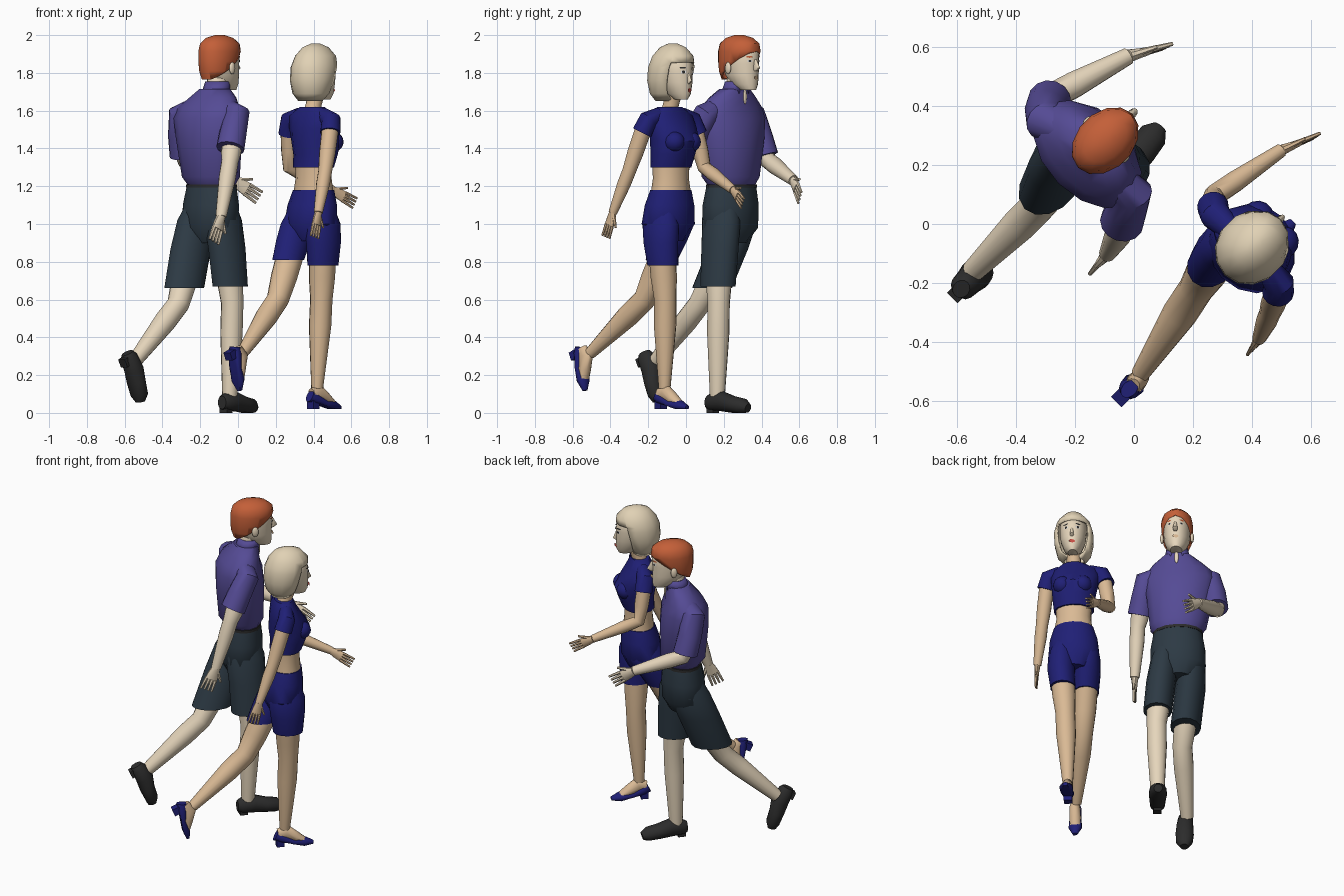
import bpy, bmesh, math
from mathutils import Matrix, Vector
from mathutils.bvhtree import BVHTree

cube = bpy.data.objects.get("Cube")
if cube:
    bpy.data.objects.remove(cube, do_unlink=True)


def material(name, *rgb):
    mat = bpy.data.materials.new(name)
    mat.use_nodes = True
    mat.diffuse_color = (*rgb, 1)
    shader = next(n for n in mat.node_tree.nodes if n.type == "BSDF_PRINCIPLED")
    shader.inputs["Base Color"].default_value = (*rgb, 1)
    return mat


PURPLE = material("purple_cloth", .09, .07, .3)
NAVY = material("navy_cloth", .014, .014, .18)
SLATE = material("slate_cloth", .026, .042, .058)
BLACK = material("black_leather", .025, .025, .025)
GINGER = material("ginger_hair", .55, .115, .04)
BLONDE = material("blonde_hair", .75, .64, .46)
TAN = material("tan_skin", .7, .49, .3)
PALE = material("pale_skin", .79, .67, .5)
RED = material("red_lips", .6, .08, .06)
WHITE = material("eye_white", .85, .85, .85)

LEFT, UP = Vector((0, 1, 0)), Vector((0, 0, 1))
built = []
person, place = "", Matrix()


def add_rings(bm, rows, axis=LEFT, level=False, sides=14):
    """Skin elliptical rings (forward, left, up, half width, half depth)."""
    points = [Vector(row[:3]) for row in rows]
    loops = []
    for i, (p, row) in enumerate(zip(points, rows)):
        along = UP if level else (points[min(i + 1, len(rows) - 1)] - points[max(i - 1, 0)]).normalized()
        side = (axis - along * axis.dot(along)).normalized()
        deep = along.cross(side)
        loops.append([bm.verts.new(p + side * row[3] * math.cos(a) + deep * row[-1] * math.sin(a))
                      for a in (math.tau * (k + .5) / sides for k in range(sides))])
    for low, high in zip(loops, loops[1:]):
        for k in range(sides):
            n = (k + 1) % sides
            bm.faces.new((low[k], low[n], high[n], high[k]))
    bm.faces.new(loops[0][::-1])
    bm.faces.new(loops[-1])
    bmesh.ops.recalc_face_normals(bm, faces=bm.faces[:])


def finish(name, bm, colour, shell=0):
    bm.transform(place)
    mesh = bpy.data.meshes.new(person + name)
    bm.to_mesh(mesh)
    bm.free()
    mesh.materials.append(colour)
    obj = bpy.data.objects.new(person + name, mesh)
    bpy.context.collection.objects.link(obj)
    if shell:
        mod = obj.modifiers.new("thickness", "SOLIDIFY")
        mod.thickness, mod.offset = shell, -1
    built.append(obj)


def shape(name, rows, colour, level=False, cuts=(), drop=None):
    """Ring body; with a drop rule it becomes a thin shell trimmed along the cuts."""
    bm = bmesh.new()
    add_rings(bm, rows, level=level)
    for point, normal in cuts:
        bmesh.ops.bisect_plane(bm, geom=bm.verts[:] + bm.edges[:] + bm.faces[:], plane_co=point, plane_no=normal)
    if drop:
        gone = [f for f in bm.faces if drop(f.calc_center_median())]
        bmesh.ops.delete(bm, geom=gone, context="FACES")
    finish(name, bm, colour, .01 if drop else 0)


def ball(name, centre, size, colour):
    bm = bmesh.new()
    bmesh.ops.create_uvsphere(bm, u_segments=14, v_segments=10, radius=1,
                              matrix=Matrix.Translation(centre) @ Matrix.Diagonal((*size, 1)))
    finish(name, bm, colour)


def limb(name, top, joint, end, girth, colour, taper=.6):
    top, joint, end = Vector(top), Vector(joint), Vector(end)
    shape(name, [(*top, girth * 1.05), (*top.lerp(joint, .6), girth), (*joint, girth * .85),
                 (*joint.lerp(end, .3), girth * .85), (*end, girth * taper)], colour)


def hand(name, wrist, tip, spread, colour, size):
    wrist, tip = Vector(wrist), Vector(tip)
    along = (tip - wrist).normalized()
    spread = Vector(spread)
    spread = (spread - along * spread.dot(along)).normalized() * size
    knuckle = wrist.lerp(tip, .5)
    bm = bmesh.new()
    add_rings(bm, [(*wrist, size * .75, size * .65), (*wrist.lerp(tip, .25), size, size * .5),
                   (*knuckle, size * 1.1, size * .4)], spread, sides=10)
    for k in range(4):
        shift = spread * (k - 1.5) * .55
        add_rings(bm, [(*(knuckle + shift), size * .3), (*(tip + shift * 1.2), size * .2)], spread, sides=6)
    add_rings(bm, [(*(wrist.lerp(tip, .15) + spread * .6), size * .35),
                   (*(knuckle + spread * 1.8), size * .2)], spread, sides=6)
    finish(name, bm, colour)


def foot(name, origin, pitch, yaw, rows, colour, heel=0):
    """Sole follows a heel step; forward is the toe."""
    bm = bmesh.new()
    add_rings(bm, rows)
    for v in bm.verts:
        v.co.z = max(v.co.z, -heel * min(1, max(0, v.co.x / .07)))
    if heel:
        block = Matrix.Translation((-.035, 0, .005 - heel / 2)) @ Matrix.Diagonal((.045, .05, heel + .01, 1))
        bmesh.ops.create_cube(bm, size=1, matrix=block)
    bm.transform(Matrix.Translation(origin) @ Matrix.Rotation(math.radians(yaw), 4, "Z")
                 @ Matrix.Rotation(math.radians(pitch), 4, "Y"))
    finish(name, bm, colour)


def face(rows, eye_z, mouth_z, eye_size, brow, lips):
    """Head with flat painted plates laid on its surface."""
    bm = bmesh.new()
    add_rings(bm, rows, level=True, sides=18)
    tree = BVHTree.FromBMesh(bm)
    finish("head", bm, PALE)

    def plate(name, left, up, wide, tall, colour, lift):
        spot, normal, _, _ = tree.ray_cast(Vector((1, left, up)), Vector((-1, 0, 0)))
        turn = normal.to_track_quat("Z", "Y").to_matrix().to_4x4()
        disc = bmesh.new()
        bmesh.ops.create_circle(disc, cap_ends=True, segments=10, radius=1,
                                matrix=Matrix.Translation(spot + normal * lift) @ turn
                                @ Matrix.Diagonal((wide, tall, 1, 1)))
        finish(name, disc, colour)

    for side, word in ((1, "left_"), (-1, "right_")):
        plate(word + "eye", side * .033, eye_z, .015, eye_size, WHITE, .003)
        plate(word + "pupil", side * .033, eye_z, .008, eye_size, BLACK, .005)
        plate(word + "brow", side * .035, eye_z + .022, .018, .005, brow, .004)
    plate("mouth", 0, mouth_z, .019, .011, lips, .004)


# ---- man -------------------------------------------------------------
person = "man_"
place = Matrix.Translation((-.14, .24, 0)) @ Matrix.Rotation(math.radians(45), 4, "Z")

face([(.125, 0, 1.71, .035, .05), (.1, 0, 1.74, .06, .08), (.08, 0, 1.79, .075, .1),
      (.07, 0, 1.85, .08, .112), (.065, 0, 1.91, .083, .118), (.06, 0, 1.97, .06, .09)], 1.863, 1.775, .006, GINGER, TAN)
shape("nose", [(.18, 0, 1.87, .007, .008), (.188, 0, 1.825, .015, .024), (.182, 0, 1.81, .01, .012)], PALE, True)
shape("hair", [(.035, 0, 1.765, .07, .085), (.04, 0, 1.81, .086, .105), (.05, 0, 1.86, .093, .12),
               (.06, 0, 1.915, .096, .13), (.062, 0, 1.955, .088, .122), (.06, 0, 1.985, .06, .085),
               (.06, 0, 2, .02, .03)], GINGER, True, [((0, 0, 1.79), (-.65, 0, 1))],
      lambda c: c.z < 1.79 + .65 * c.x)
shape("neck", [(.01, 0, 1.64, .06), (.035, 0, 1.72, .056), (.06, 0, 1.8, .058)], PALE)
shape("shirt", [(0, 0, 1.205, .14, .108), (-.005, 0, 1.25, .17, .135), (-.01, .01, 1.45, .2, .145),
                (-.015, .01, 1.56, .22, .14), (-.01, .01, 1.62, .2, .115), (.01, 0, 1.67, .15, .092),
                (.025, 0, 1.715, .09, .072)], PURPLE, True)
shape("collar", [(.03, 0, 1.69, .08, .074), (.045, 0, 1.755, .066, .064)], PURPLE, True, (),
      lambda c: abs(c.z - 1.7225) > .02 or (c.x > .09 and abs(c.y) < .02))
ball("throat_opening", (.103, 0, 1.675), (.006, .012, .04), PALE)
shape("left_sleeve", [(-.02, .12, 1.615, .05), (-.035, .19, 1.58, .07), (-.01, .215, 1.47, .072),
                      (.02, .228, 1.36, .075)], PURPLE)
shape("right_sleeve", [(0, -.11, 1.615, .05), (0, -.19, 1.58, .068), (-.055, -.215, 1.48, .072),
                       (-.095, -.235, 1.4, .075)], PURPLE)
limb("left_arm", (0, .222, 1.45), (.035, .235, 1.34), (.318, .148, 1.23), .053, PALE, .55)
limb("right_arm", (-.06, -.22, 1.45), (-.113, -.25, 1.33), (-.205, -.276, 1.04), .053, PALE, .55)
hand("left_hand", (.318, .148, 1.23), (.435, .078, 1.14), (0, .1, 1), PALE, .035)
hand("right_hand", (-.205, -.276, 1.04), (-.265, -.283, .905), (1, 0, 0), PALE, .035)
shape("belt", [(0, 0, 1.192, .151, .116), (0, 0, 1.21, .151, .116)], BLACK, True)
shape("shorts_seat", [(0, 0, 1.2, .148, .113), (-.005, 0, 1.1, .165, .13), (-.01, 0, .98, .165, .13),
                      (-.01, 0, .9, .09, .085)], SLATE, True)
shape("shorts_right_leg", [(0, -.06, 1.15, .06, .08), (.005, -.08, 1.02, .083, .118),
                           (.015, -.1, .87, .088, .112), (.02, -.12, .67, .085, .105)], SLATE, True)
shape("shorts_left_leg", [(0, .06, 1.15, .06, .08), (-.03, .08, 1.02, .083, .122),
                          (-.09, .065, .87, .09, .125), (-.175, .03, .66, .09, .122)], SLATE, True)
limb("right_leg", (.01, -.1, .9), (.03, -.125, .58), (.015, -.12, .06), .07, PALE, .55)
limb("left_leg", (-.06, .07, .9), (-.245, .005, .575), (-.57, .005, .275), .07, PALE, .55)
LOAFER = [(-.07, 0, .04, .028, .035), (-.045, 0, .04, .045, .048), (.03, 0, .045, .05, .055),
          (.1, 0, .03, .055, .045), (.17, 0, .02, .05, .042), (.205, 0, .01, .025, .025)]
foot("right_shoe", (.02, -.12, .015), 0, 6, LOAFER, BLACK, .015)
foot("left_shoe", (-.645, -.01, .237), 63, 0, LOAFER, BLACK, .015)
for side, word in ((1, "left_"), (-1, "right_")):
    ball(word + "ear", (.065, side * .09, 1.825), (.02, .011, .032), PALE)

# ---- woman -----------------------------------------------------------
person = "woman_"
place = Matrix.Translation((.4, -.08, 0)) @ Matrix.Rotation(math.radians(45), 4, "Z")

face([(.075, 0, 1.66, .028, .045), (.055, 0, 1.69, .052, .08), (.042, 0, 1.75, .073, .095),
      (.035, 0, 1.81, .08, .102), (.03, 0, 1.87, .08, .1), (.02, 0, 1.92, .05, .07)], 1.805, 1.708, .009, BLACK, RED)
shape("nose", [(.128, 0, 1.805, .006, .007), (.134, 0, 1.755, .012, .021), (.128, 0, 1.742, .008, .01)], PALE, True)
shape("hair", [(-.025, 0, 1.65, .065, .06), (-.02, 0, 1.69, .1, .095), (-.01, 0, 1.76, .117, .122),
               (.005, 0, 1.83, .118, .134), (.015, 0, 1.89, .1, .12), (.015, 0, 1.935, .06, .08),
               (.015, 0, 1.955, .02, .03)], BLONDE, True,
      [((0, 0, 1.855), (0, 0, 1)), ((.06, 0, 1.75), (1, 0, -.25))],
      lambda c: c.z < 1.651 or (c.z < 1.855 and c.x > .06 + .25 * (c.z - 1.75)))
shape("neck", [(-.015, 0, 1.56, .055), (0, 0, 1.63, .042), (.03, 0, 1.72, .045)], TAN)
shape("top", [(0, 0, 1.3, .12, .095), (.015, 0, 1.37, .127, .108), (.022, .005, 1.44, .136, .124),
              (.005, .01, 1.51, .148, .1), (-.01, .01, 1.575, .145, .075), (-.01, 0, 1.62, .075, .055)], NAVY, True)
for side, word in ((1, "left_"), (-1, "right_")):
    ball(word + "bust", (.083, side * .06, 1.435), (.06, .056, .055), NAVY)
shape("left_sleeve", [(-.01, .09, 1.58, .038), (-.01, .165, 1.55, .052), (.005, .192, 1.475, .054)], NAVY)
shape("right_sleeve", [(-.01, -.08, 1.58, .038), (-.02, -.15, 1.55, .052), (-.045, -.17, 1.485, .054)], NAVY)
limb("left_arm", (-.005, .18, 1.52), (.035, .215, 1.3), (.304, .163, 1.18), .043, TAN, .55)
limb("right_arm", (-.035, -.162, 1.52), (-.113, -.2, 1.28), (-.2, -.235, 1.06), .043, TAN, .55)
hand("left_hand", (.304, .163, 1.18), (.424, .113, 1.11), (0, .1, 1), TAN, .029)
hand("right_hand", (-.2, -.235, 1.06), (-.24, -.247, .93), (1, 0, 0), TAN, .029)
shape("midriff", [(0, 0, 1.15, .12, .095), (0, 0, 1.24, .105, .085), (0, 0, 1.33, .11, .085)], TAN, True)
shape("shorts_seat", [(0, 0, 1.18, .12, .097), (-.01, 0, 1.1, .145, .115), (-.02, 0, 1, .155, .125),
                      (-.02, 0, .91, .08, .08)], NAVY, True)
shape("shorts_right_leg", [(-.01, -.055, 1.12, .055, .075), (-.005, -.072, 1, .08, .112),
                           (0, -.075, .9, .083, .104), (.005, -.065, .78, .076, .09)], NAVY, True)
shape("shorts_left_leg", [(-.01, .055, 1.12, .055, .075), (-.035, .075, 1, .08, .112),
                          (-.08, .07, .91, .082, .106), (-.13, .06, .81, .077, .094)], NAVY, True)
limb("right_leg", (0, -.07, .9), (.008, -.05, .6), (-.01, -.037, .13), .07, TAN, .45)
limb("left_leg", (-.08, .07, .9), (-.233, .035, .6), (-.57, -.035, .315), .07, TAN, .45)
BARE = [(-.045, 0, .04, .026, .035), (0, 0, .05, .032, .05), (.06, 0, .015, .035, .035), (.11, 0, -.01, .03, .02)]
PUMP = [(-.06, 0, .035, .024, .035), (-.03, 0, .02, .035, .035), (.04, 0, -.01, .037, .03),
        (.11, 0, -.018, .04, .03), (.165, 0, -.027, .014, .012)]
for word, spot, pitch in (("right_", (-.005, -.037, .055), 0), ("left_", (-.64, -.045, .28), 66)):
    foot(word + "foot", spot, pitch, 0, BARE, TAN)
    foot(word + "pump", spot, pitch, 0, PUMP, NAVY, .035)

# Smooth shading with crisp hems
bpy.ops.object.select_all(action="DESELECT")
for obj in built:
    obj.select_set(True)
bpy.context.view_layer.objects.active = built[0]
bpy.ops.object.shade_smooth_by_angle(angle=math.radians(42))
